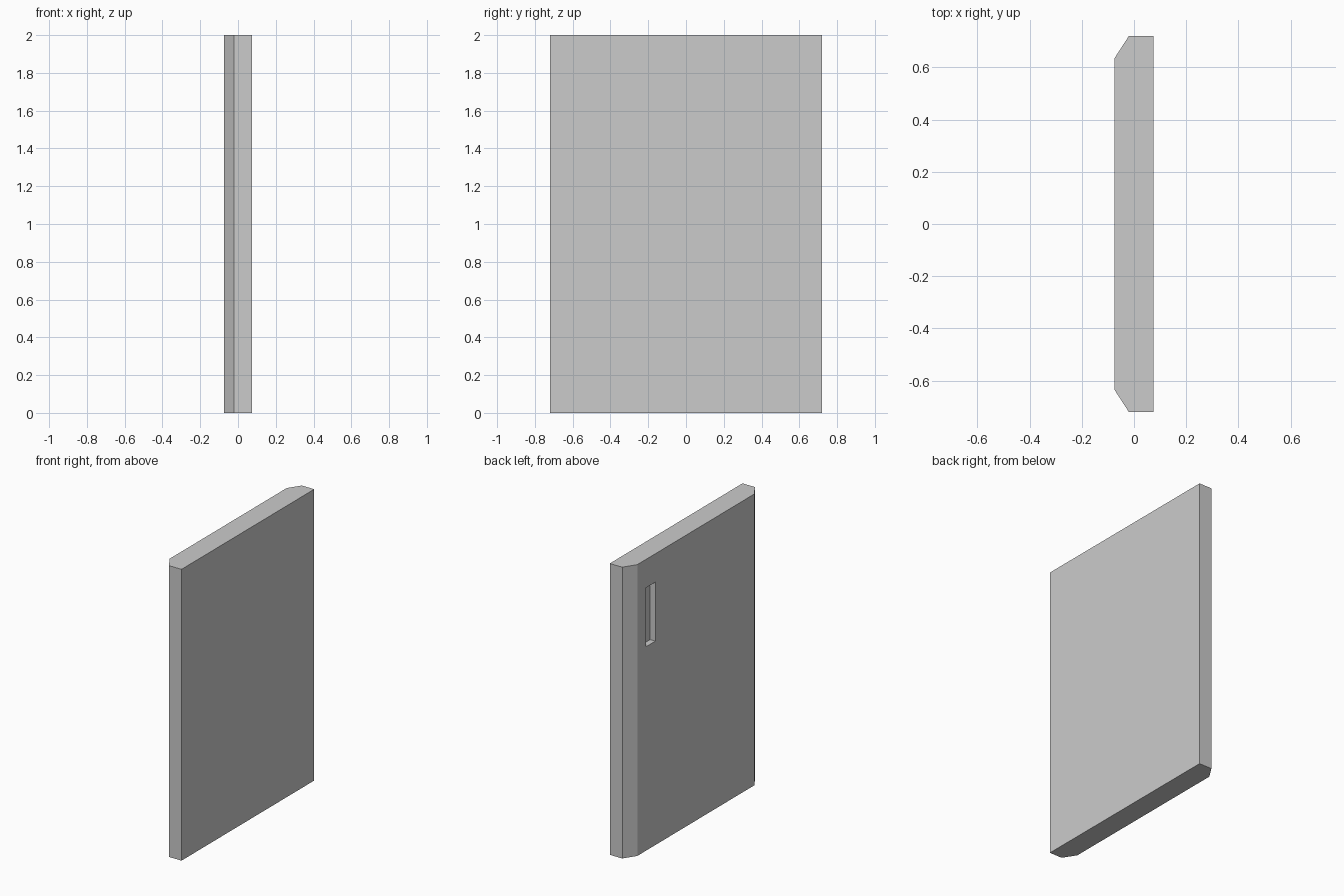
import bpy, bmesh

if "Cube" in bpy.data.objects:
    bpy.data.objects.remove(bpy.data.objects["Cube"])


def add_object(name, bm):
    bmesh.ops.recalc_face_normals(bm, faces=bm.faces)
    mesh = bpy.data.meshes.new(name)
    bm.to_mesh(mesh)
    bm.free()
    obj = bpy.data.objects.new(name, mesh)
    bpy.context.collection.objects.link(obj)
    return obj


def prism(name, outline, z0, z1):
    bm = bmesh.new()
    face = bm.faces.new([bm.verts.new((x, y, z0)) for x, y in outline])
    top = bmesh.ops.extrude_face_region(bm, geom=[face], use_keep_orig=True)["geom"]
    verts = [v for v in top if isinstance(v, bmesh.types.BMVert)]
    bmesh.ops.translate(bm, verts=verts, vec=(0, 0, z1 - z0))
    return add_object(name, bm)


# Door slab with two chamfered vertical edges, mirrored across y = 0
half = [(0.075, 0.72), (-0.02, 0.72), (-0.075, 0.635)]
outline = half + [(x, -y) for x, y in reversed(half)]
door = prism("door_panel", outline, 0, 2)

# Recessed handle slot on the chamfered side
slot = prism("handle_slot_cutter",
             [(-0.12, 0.44), (-0.035, 0.44), (-0.035, 0.54), (-0.12, 0.54)],
             1.40, 1.805)
slot.hide_render = True
slot.hide_set(True)

cut = door.modifiers.new("handle_slot", "BOOLEAN")
cut.operation = "DIFFERENCE"
cut.solver = "EXACT"
cut.object = slot
